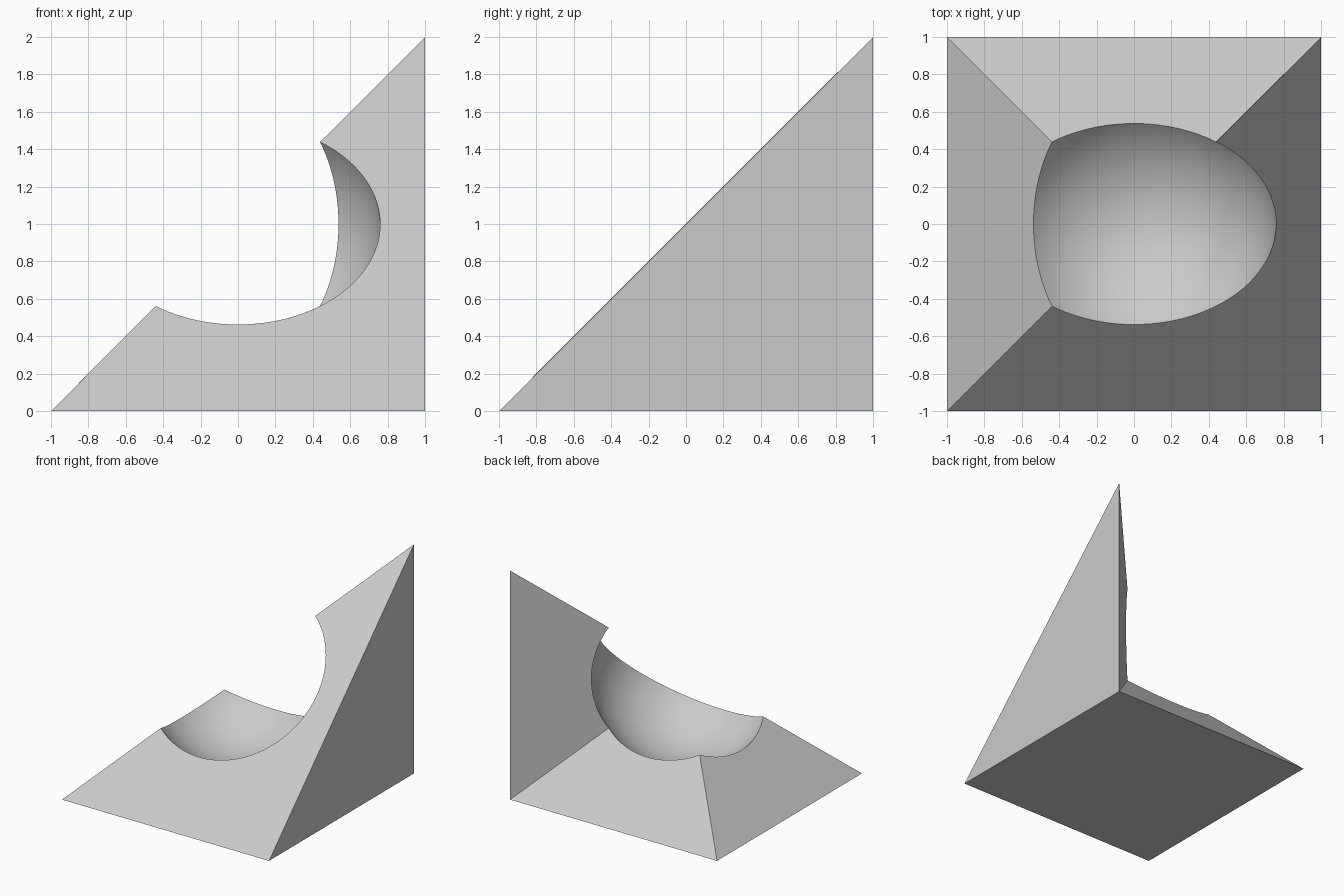
import bpy
import bmesh
import math

if "Cube" in bpy.data.objects:
    bpy.data.objects.remove(bpy.data.objects["Cube"], do_unlink=True)

# One plain grey for everything
grey = bpy.data.materials.new("light_grey")
grey.use_nodes = True
colour = (0.6, 0.6, 0.6, 1)
grey.diffuse_color = colour
grey.node_tree.nodes["Principled BSDF"].inputs["Base Color"].default_value = colour


def make_object(name, bm):
    mesh = bpy.data.meshes.new(name)
    bm.to_mesh(mesh)
    bm.free()
    mesh.materials.append(grey)
    obj = bpy.data.objects.new(name, mesh)
    bpy.context.collection.objects.link(obj)
    return obj


# Wedge: a low pyramid joined to a tall fin, meeting at the cube centre
bm = bmesh.new()
front_left, front_right, back_right, back_left, peak, centre = [
    bm.verts.new(p) for p in
    [(-1, -1, 0), (1, -1, 0), (1, 1, 0), (-1, 1, 0), (1, 1, 2), (0, 0, 1)]]
for face in [(front_left, back_left, back_right, front_right),   # base
             (front_right, back_right, peak),                    # side wall
             (front_left, front_right, peak, centre),            # front slope
             (back_right, back_left, centre),                    # back slope
             (back_left, front_left, centre),                    # left slope
             (back_right, centre, peak)]:                        # fin wall
    bm.faces.new(face)
bmesh.ops.recalc_face_normals(bm, faces=bm.faces)
wedge = make_object("hollowed_wedge", bm)

# Ball that scoops out the hollow, turned so no vertex lies on a slope
bm = bmesh.new()
bmesh.ops.create_uvsphere(bm, u_segments=160, v_segments=80, radius=0.76)
ball = make_object("hollow_cutter", bm)
ball.location.z = 1
ball.rotation_euler = (0.13, 0.21, 0.37)
ball.hide_render = True

cut = wedge.modifiers.new("hollow", 'BOOLEAN')
cut.operation = 'DIFFERENCE'
cut.solver = 'EXACT'
cut.object = ball

bpy.ops.object.select_all(action='DESELECT')
wedge.select_set(True)
bpy.context.view_layer.objects.active = wedge
bpy.ops.object.modifier_apply(modifier=cut.name)
bpy.data.objects.remove(ball, do_unlink=True)

# Smooth hollow, crisp rims and edges
bpy.ops.object.shade_smooth_by_angle(angle=math.radians(30))
